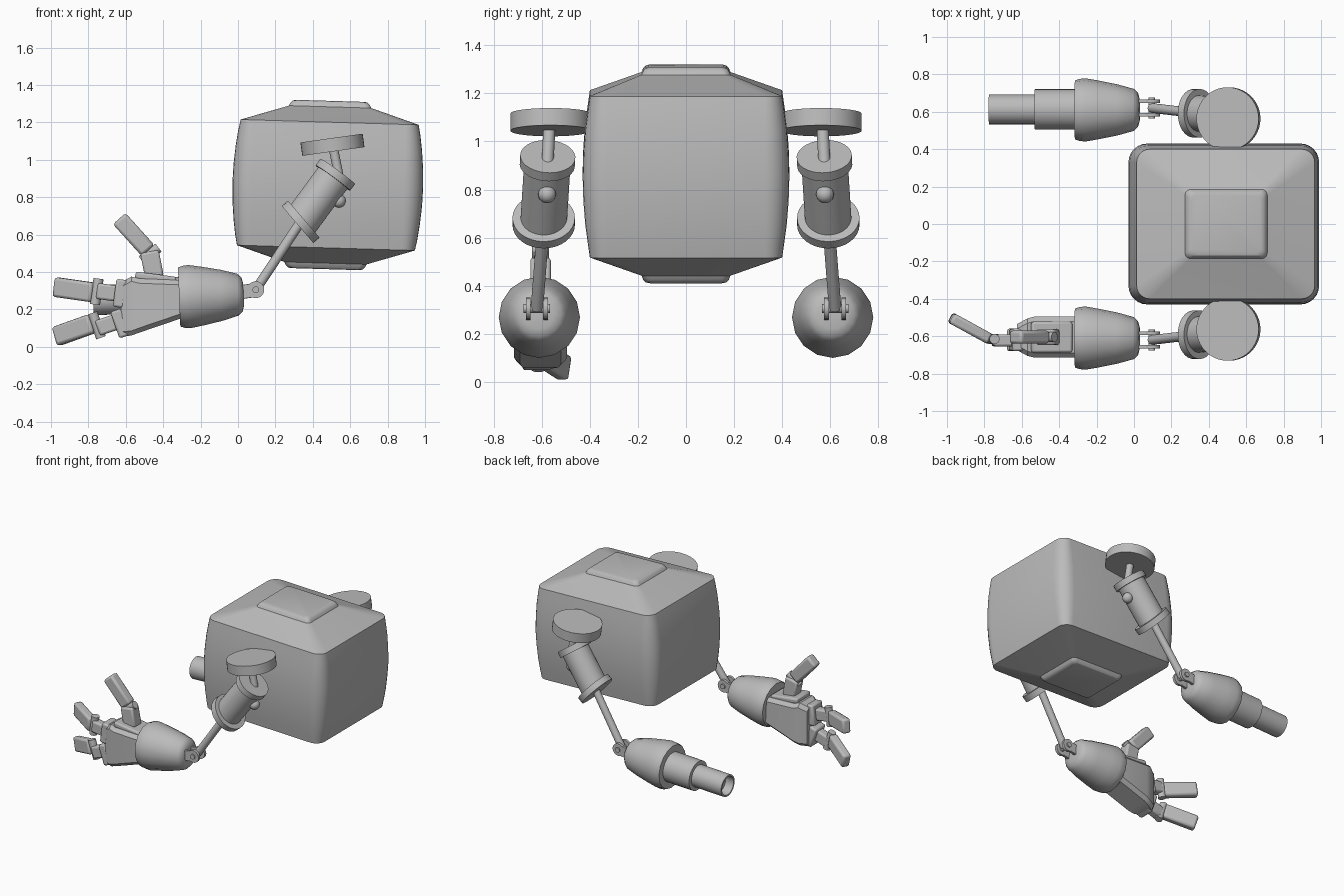
import bpy, bmesh, math
from mathutils import Vector, Matrix

if "Cube" in bpy.data.objects:
    bpy.data.objects.remove(bpy.data.objects["Cube"], do_unlink=True)

grey = bpy.data.materials.new("plain grey")
grey.use_nodes = True
tone = (0.5, 0.5, 0.5, 1)
grey.diffuse_color = tone
grey.node_tree.nodes["Principled BSDF"].inputs["Base Color"].default_value = tone


def frame(origin, direction, up=(0, 0, 1)):
    """Matrix whose local x runs along the direction."""
    x = Vector(direction).normalized()
    y = Vector(up).cross(x).normalized()
    m = Matrix((x, y, x.cross(y))).transposed().to_4x4()
    m.translation = Vector(origin)
    return m


def finish(name, bm, matrix, angle=35, bevel=0):
    bmesh.ops.recalc_face_normals(bm, faces=bm.faces)
    mesh = bpy.data.meshes.new(name)
    bm.to_mesh(mesh)
    bm.free()
    mesh.materials.append(grey)
    for p in mesh.polygons:
        p.use_smooth = True
    mesh.set_sharp_from_angle(angle=math.radians(angle))
    ob = bpy.data.objects.new(name, mesh)
    ob.matrix_world = matrix
    bpy.context.collection.objects.link(ob)
    if bevel:
        mod = ob.modifiers.new("soft edges", "BEVEL")
        mod.width = bevel
        mod.segments = 2
    return ob


def loft(name, rings, matrix, angle=35, bevel=0):
    """Skin a list of point rings and cap both ends."""
    bm = bmesh.new()
    loops = [[bm.verts.new(p) for p in ring] for ring in rings]
    n = len(loops[0])
    for a, b in zip(loops, loops[1:]):
        for i in range(n):
            j = (i + 1) % n
            bm.faces.new((a[i], a[j], b[j], b[i]))
    bm.faces.new(loops[0])
    bm.faces.new(loops[-1])
    return finish(name, bm, matrix, angle, bevel)


def lathe(name, profile, origin, direction, sides=32):
    """Turn (distance, radius) pairs around the direction."""
    turns = [2 * math.pi * i / sides for i in range(sides)]
    rings = [[(d, r * math.cos(t), r * math.sin(t)) for t in turns] for d, r in profile]
    up = (0, 0, 1) if abs(Vector(direction).normalized().z) < 0.95 else (0, 1, 0)
    return loft(name, rings, frame(origin, direction, up))


def rod(name, a, b, r, sides=24):
    d = Vector(b) - Vector(a)
    return lathe(name, [(0, r), (d.length, r)], a, d, sides)


def ball(name, center, r):
    bm = bmesh.new()
    bmesh.ops.create_uvsphere(bm, u_segments=20, v_segments=12, radius=r)
    return finish(name, bm, Matrix.Translation(center))


def box(name, center, direction, size, bevel=0.012):
    bm = bmesh.new()
    bmesh.ops.create_cube(bm, size=1)
    bmesh.ops.scale(bm, vec=size, verts=bm.verts)
    return finish(name, bm, frame(center, direction), 35, bevel)


def rounded(z, hx, hy, r, steps=6):
    pts = []
    for k, (sx, sy) in enumerate(((1, 1), (-1, 1), (-1, -1), (1, -1))):
        for i in range(steps + 1):
            t = (k + i / steps) * math.pi / 2
            pts.append((sx * (hx - r) + r * math.cos(t), sy * (hy - r) + r * math.sin(t), z))
    return pts


# Body: bulging rounded block with raised caps above and below
half = [(0, .51, .43, .10), (.10, .507, .427, .10), (.20, .498, .419, .09),
        (.28, .487, .408, .08), (.336, .476, .40, .07), (.418, .22, .185, .03),
        (.435, .212, .178, .03), (.446, .20, .168, .03), (.45, .185, .155, .03)]
levels = [(-z, a, b, r) for z, a, b, r in reversed(half[1:])] + half
loft("body", [rounded(*lv) for lv in levels],
     Matrix.Translation((.48, 0, .865)) @ Matrix.Rotation(.03, 4, 'Y'), 28)

axis = Vector((-1, 0, -.04))   # direction of both forearms

for side, label in ((1, "left"), (-1, "right")):
    def at(x, y, z):
        return Vector((x, side * y, z))

    # Shoulder disc and pin
    tilt = Vector((-.14, 0, 1)).normalized()
    centre = at(.505, .563, 1.08)
    rod(label + "_shoulder_disc", centre - tilt * .036, centre + tilt * .036, .168, 40)
    rod(label + "_shoulder_pin", at(.51, .568, 1.06), at(.54, .576, .91), .025)

    # Upper arm with a flange at each end
    top, low = at(.52, .576, .92), at(.335, .592, .668)
    run = (low - top).normalized()
    rod(label + "_upper_arm", top, low, .097, 32)
    rod(label + "_upper_flange", top - run * .022, top + run * .022, .115, 32)
    lean = Vector((-.76, 0, -.65))
    rod(label + "_lower_flange", low - lean * .022, low + lean * .022, .13, 32)
    ball(label + "_arm_knob", at(.54, .578, .78), .037)

    # Thin rod and forked elbow
    rod(label + "_arm_rod", low, at(.095, .62, .305), .026)
    for k in (-1, 1):
        y = .62 + k * .036
        rod(label + "_elbow_lug", at(.095, y - .01, .305), at(.095, y + .01, .305), .045)
        box(label + "_elbow_arm", at(.055, y, .298), (1, 0, .15), (.08, .02, .075), .003)
    rod(label + "_elbow_pin", at(.095, .565, .305), at(.095, .675, .305), .018)

    # Bell shaped forearm
    lathe(label + "_forearm",
          [(0, .06), (.008, .09), (.03, .112), (.12, .137), (.22, .157), (.29, .169),
           (.32, .166), (.345, .158)],
          at(.03, .61, .28), axis, 16)

# Left arm tool: stepped tubes with a hollow end
lathe("left_tool_sleeve", [(0, .108), (.25, .108)], (-.28, .613, .268), axis)
lathe("left_tool_barrel", [(0, .08), (.265, .08), (.265, .068), (.2, .068)],
      (-.51, .613, .259), axis)

# Right hand: flared palm with a narrowed knuckle end
Y = -.605
palm = []
for x, lo, hi, w in ((-.28, .16, .355, .11), (-.53, .075, .365, .11),
                     (-.57, .06, .375, .10), (-.625, .055, .345, .07)):
    c = .025
    palm.append([(x, Y - w + c, lo), (x, Y + w - c, lo), (x, Y + w, lo + c), (x, Y + w, hi - c),
                 (x, Y + w - c, hi), (x, Y - w + c, hi), (x, Y - w, hi - c), (x, Y - w, lo + c)])
loft("right_palm", palm, Matrix(), 25)

# Two fingers: mount, link, knuckle and tip
fingers = [("upper_finger", .285, .295, .305, .03), ("lower_finger", .125, .115, .09, -.075)]
for name, z_mount, z_knuckle, z_tip, drop in fingers:
    slope = Vector((-.22, 0, drop))
    across = Vector((drop, 0, .22)).normalized()
    knuckle = Vector((-.755, -.615, z_knuckle))
    box(name + "_mount", (-.63, -.62, z_mount), slope, (.06, .12, .15))
    box(name + "_link", (-.69, -.622, (z_mount + z_knuckle) / 2), slope, (.13, .065, .085))
    rod(name + "_knuckle", knuckle - across * .07, knuckle + across * .07, .027, 16)
    box(name + "_tip", (-.875, -.558, z_tip), (-.21, .115, drop), (.235, .06, .105), .015)

# Thumb: base plate, post, knuckle and tip
box("thumb_base", (-.44, Y, .368), (1, 0, -.13), (.22, .165, .04))
box("thumb_post", (-.46, Y, .44), (1, 0, .2), (.10, .085, .14))
rod("thumb_knuckle", (-.515, Y, .462), (-.425, Y, .53), .027, 16)
box("thumb_tip", (-.558, Y, .60), (-.15, 0, .166), (.23, .07, .09), .015)
